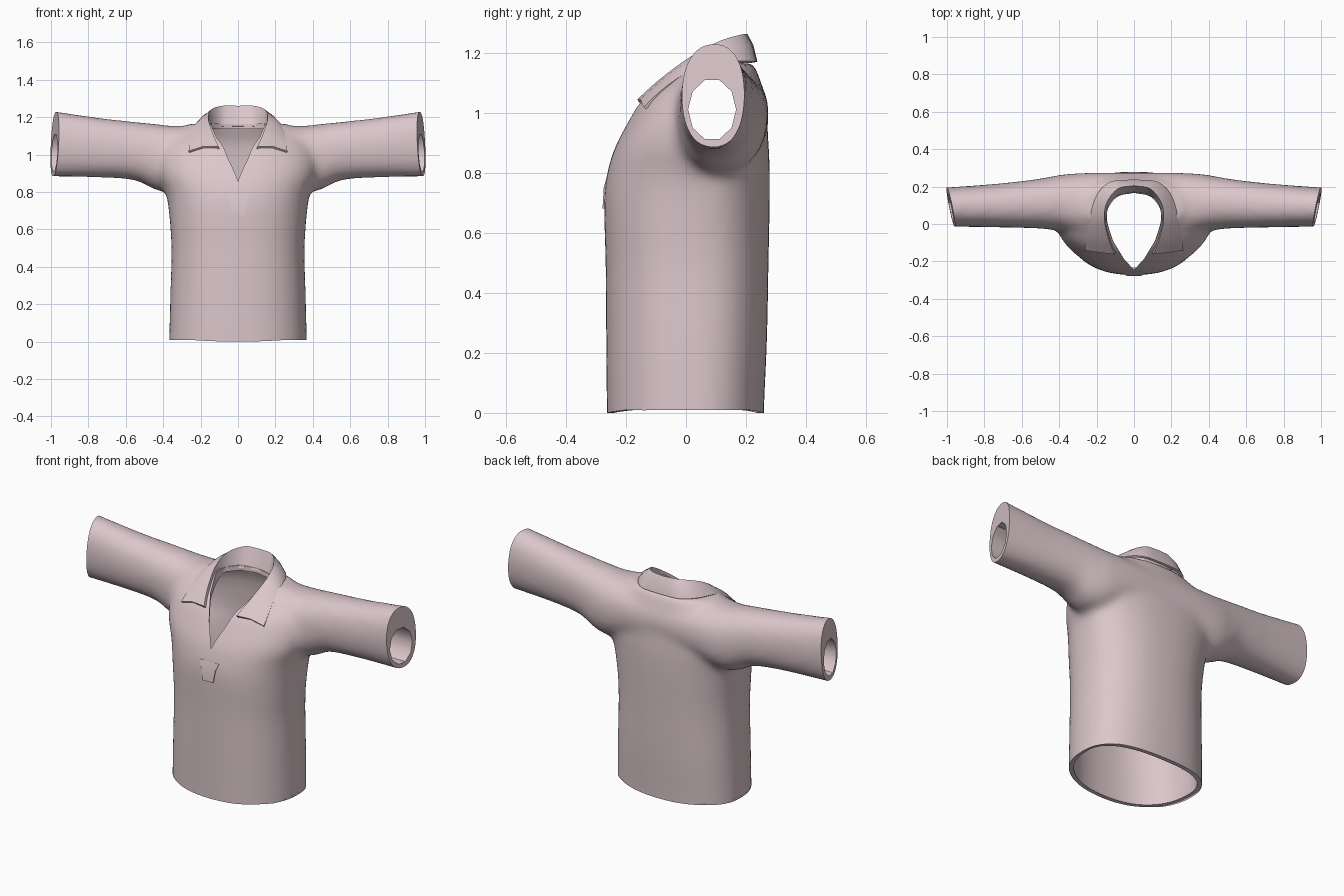
import bpy, bmesh, math
from mathutils import Vector

if "Cube" in bpy.data.objects:
    bpy.data.objects.remove(bpy.data.objects["Cube"])

cloth = bpy.data.materials.new("pale pink cloth")
cloth.use_nodes = True
PINK = (0.71, 0.57, 0.60, 1)
cloth.diffuse_color = PINK
cloth.node_tree.nodes["Principled BSDF"].inputs["Base Color"].default_value = PINK


def make(name, verts, faces):
    bm = bmesh.new()
    vs = [bm.verts.new(v) for v in verts]
    for f in faces:
        bm.faces.new([vs[i] for i in f])
    bmesh.ops.recalc_face_normals(bm, faces=bm.faces)
    mesh = bpy.data.meshes.new(name)
    bm.to_mesh(mesh)
    bm.free()
    obj = bpy.data.objects.new(name, mesh)
    bpy.context.collection.objects.link(obj)
    mesh.materials.append(cloth)
    return obj


def smooth_path(points, steps):
    """Catmull-Rom interpolation of equal-length tuples."""
    pts = [Vector(p) for p in points]
    pts = [2 * pts[0] - pts[1]] + pts + [2 * pts[-1] - pts[-2]]
    out = []
    for a, b, c, d in zip(pts, pts[1:], pts[2:], pts[3:]):
        for i in range(steps):
            t = i / steps
            out.append(b + (c - a) * (t / 2) + (2 * a - 5 * b + 4 * c - d) * (t * t / 2)
                       + (3 * b - a - 3 * c + d) * (t ** 3 / 2))
    return out + [pts[-2]]


def loft(name, rings):
    n = len(rings[0])
    faces = [(r * n + i, r * n + (i + 1) % n, (r + 1) * n + (i + 1) % n, (r + 1) * n + i)
             for r in range(len(rings) - 1) for i in range(n)]
    faces += [tuple(range(n)), tuple(range((len(rings) - 1) * n, len(rings) * n))]
    return make(name, [v for ring in rings for v in ring], faces)


def oval(count, power):
    """Points of a unit superellipse."""
    out = []
    for i in range(count):
        a = 2 * math.pi * i / count
        c, s = math.cos(a), math.sin(a)
        out.append((math.copysign(abs(c) ** (2 / power), c), math.copysign(abs(s) ** (2 / power), s)))
    return out


def modify(obj, kind, **settings):
    """Add a modifier and bake it into the mesh."""
    mod = obj.modifiers.new(kind, kind)
    for key, value in settings.items():
        setattr(mod, key, value)
    bpy.context.view_layer.update()
    graph = bpy.context.evaluated_depsgraph_get()
    mesh = bpy.data.meshes.new_from_object(obj.evaluated_get(graph))
    obj.modifiers.clear()
    obj.data = mesh


def combine(obj, other, operation):
    modify(obj, "BOOLEAN", object=other, operation=operation, solver="EXACT")
    bpy.data.objects.remove(other)


def finish(obj, angle):
    bpy.ops.object.select_all(action="DESELECT")
    obj.select_set(True)
    bpy.context.view_layer.objects.active = obj
    bpy.ops.object.shade_smooth_by_angle(angle=math.radians(angle))


# Torso stations: height, half width, front y, back y
TORSO = [(-0.12, 0.37, -0.262, 0.258), (0.02, 0.368, -0.264, 0.26), (0.25, 0.362, -0.266, 0.27),
         (0.5, 0.356, -0.268, 0.275), (0.7, 0.37, -0.273, 0.279), (0.8, 0.388, -0.262, 0.279),
         (0.88, 0.42, -0.238, 0.276), (0.96, 0.43, -0.198, 0.27), (1.04, 0.41, -0.15, 0.262),
         (1.10, 0.36, -0.08, 0.25), (1.165, 0.26, 0.0, 0.225)]


def torso(name, inset, lift):
    rings = []
    for z, w, front, back in smooth_path(TORSO, 4):
        mid = 0.03 + 0.05 * max(0, min(1, (z - 0.6) / 0.4))
        rings.append([(x * (w - inset),
                       mid + y * ((back - mid if y > 0 else mid - front) - inset), z * lift)
                      for x, y in oval(48, 2.35)])
    return loft(name, rings)


# Sleeve stations: distance from centre, y range, z range
SLEEVE = [(0.0, -0.09, 0.275, 0.85, 1.155), (0.2, -0.085, 0.275, 0.83, 1.155),
          (0.36, -0.045, 0.267, 0.8, 1.155), (0.45, -0.03, 0.252, 0.815, 1.165),
          (0.55, -0.022, 0.236, 0.862, 1.175), (0.75, -0.018, 0.214, 0.878, 1.198),
          (1.1, -0.012, 0.188, 0.882, 1.25)]
half = smooth_path(SLEEVE, 4)
stations = [(-s[0], *s[1:]) for s in reversed(half[1:])] + [tuple(s) for s in half]
sleeves = loft("sleeves", [[(x, (a + b) / 2 + u * (b - a) / 2, (c + d) / 2 + v * (d - c) / 2)
                            for u, v in oval(32, 2.25)] for x, a, b, c, d in stations])

# Blend torso and sleeves into one soft body
shirt = torso("shirt_body", 0, 1)
combine(shirt, sleeves, "UNION")
modify(shirt, "REMESH", mode="VOXEL", voxel_size=0.02)
modify(shirt, "SMOOTH", factor=0.5, iterations=8)

# Trim the hem and the slanted cuffs
CUBE = [(x, y, z) for x in (0, 1) for y in (0, 1) for z in (0, 1)]
SIDES = [(0, 1, 3, 2), (4, 5, 7, 6), (0, 1, 5, 4), (2, 3, 7, 6), (0, 2, 6, 4), (1, 3, 7, 5)]
hem = make("hem_cutter", [(x * 2 - 1, y * 2 - 1, z - 1) for x, y, z in CUBE], SIDES)
combine(shirt, hem, "DIFFERENCE")
for side in (-1, 1):
    box = []
    for x, y, z in CUBE:
        y, z = y - 0.5, z + 0.5
        slant = 0.98 + (y - 0.09) * 0.2 - (z - 1.05) * 0.05
        box.append((side * (slant + x * 0.4), y, z))
    combine(shirt, make("cuff_cutter", box, SIDES), "DIFFERENCE")

# Hollow out the torso, arm tunnel and neck opening
combine(shirt, torso("torso_hollow", 0.024, 0.975), "DIFFERENCE")
tunnel = loft("arm_tunnel", [[(x, 0.087 + u * 0.08, 1.01 + v * 0.103) for u, v in oval(10, 2)]
                             for x in (-1.2, 1.2)])
combine(shirt, tunnel, "DIFFERENCE")
NECK = [(0.0, -0.246), (0.055, -0.185), (0.115, -0.085), (0.15, 0.02), (0.14, 0.09),
        (0.09, 0.15), (0.0, 0.17)]
outline = NECK + [(-x, y) for x, y in NECK[-2:0:-1]]
neck = loft("neck_cutter", [[(x, y, z) for x, y in outline] for z in (0.8, 1.4)])
combine(shirt, neck, "DIFFERENCE")

# Hem rises a little at the sides
for v in shirt.data.vertices:
    if v.co.z < 0.004:
        v.co.z = 0.02 * (v.co.x / 0.37) ** 2
finish(shirt, 38)

# Folded collar: inner stand, top fold and outer edge, from back centre to tip
STAND = [(0, 0.172, 1.15), (0.09, 0.152, 1.15), (0.142, 0.09, 1.14), (0.15, 0.02, 1.11),
         (0.125, -0.07, 1.06), (0.1, -0.14, 1.02)]
FOLD = [(0, 0.205, 1.255), (0.085, 0.19, 1.255), (0.145, 0.12, 1.235), (0.162, 0.03, 1.19),
        (0.14, -0.075, 1.115), (0.108, -0.16, 1.04)]
EDGE = [(0, 0.232, 1.168), (0.12, 0.222, 1.168), (0.19, 0.16, 1.168), (0.23, 0.05, 1.155),
        (0.252, -0.06, 1.085), (0.262, -0.137, 1.015)]
rows = [smooth_path(p, 4) for p in (STAND, FOLD, EDGE)]
rows.insert(2, [(a + b) / 2 + Vector((0, 0, 0.012)) for a, b in zip(rows[1], rows[2])])
rows = [[Vector((-p.x, p.y, p.z)) for p in reversed(r[1:])] + r for r in rows]
n = len(rows[0])
collar = make("collar", [p for r in rows for p in r],
              [(r * n + i, r * n + i + 1, r * n + n + i + 1, r * n + n + i)
               for r in range(3) for i in range(n - 1)])
modify(collar, "SOLIDIFY", thickness=0.012, offset=0)
finish(collar, 50)

# Tapered placket tab below the neck opening
tab = loft("placket_tab", [[(-w, back, z), (w, back, z), (w, front, z), (-w, front, z)]
                           for z, w, front, back in ((0.79, 0.062, -0.263, -0.25),
                                                     (0.75, 0.046, -0.274, -0.255),
                                                     (0.68, 0.034, -0.278, -0.26))])
finish(tab, 30)
